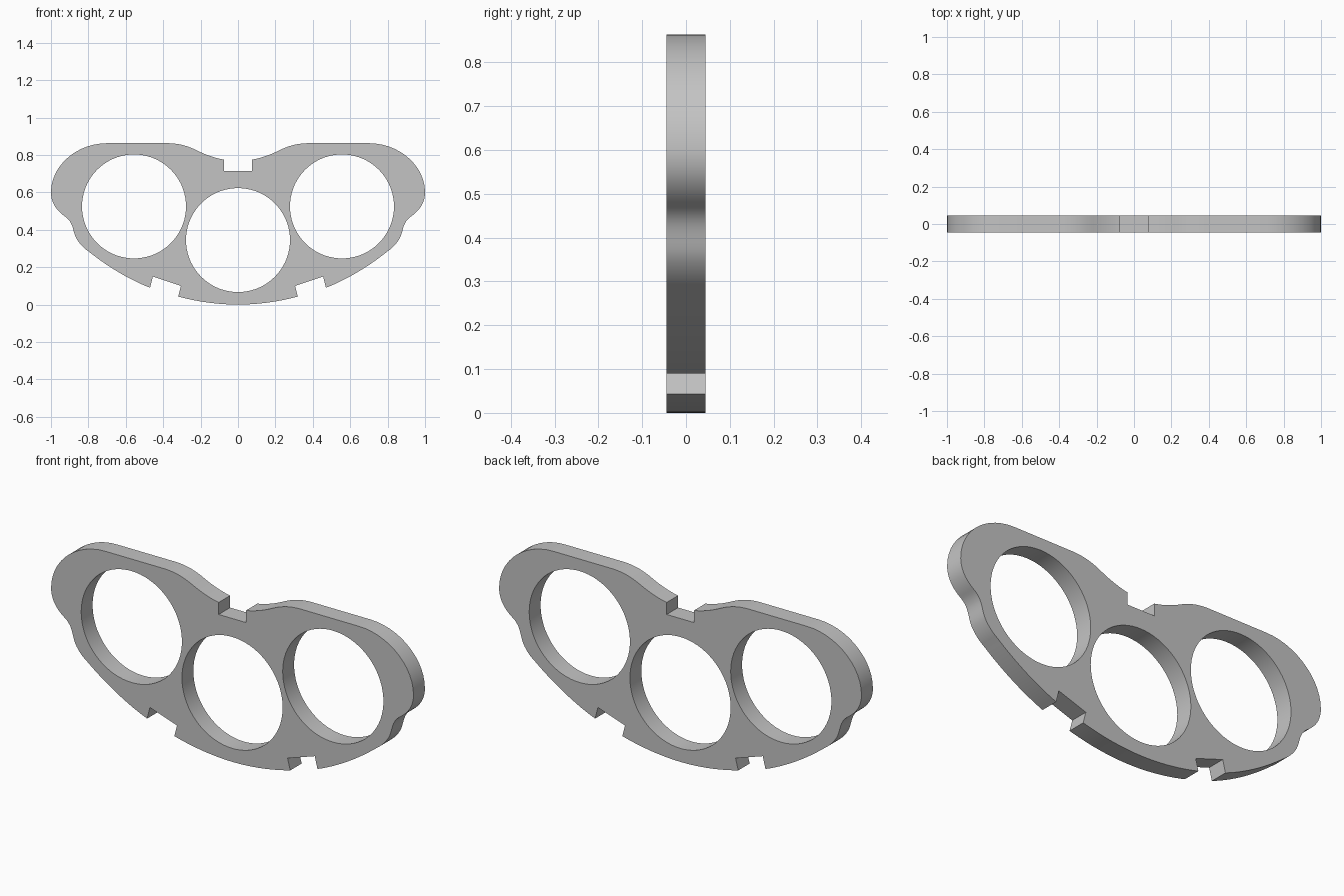
import bpy
import bmesh
import math
from mathutils import Vector
from mathutils.geometry import interpolate_bezier

cube = bpy.data.objects.get("Cube")
if cube:
    bpy.data.objects.remove(cube, do_unlink=True)

THICKNESS = 0.09
HOLE_RADIUS = 0.278
HOLE_CENTRES = [(-0.556, 0.525), (0, 0.345), (0.556, 0.525)]

# Left half of the outline, top notch to bottom centre.
# One point is a straight edge; three points are a curve (two handles, end).
START = (0.075, 0.715)
SEGMENTS = [
    [(0.075, 0.775)],                                   # notch wall
    [(0.12, 0.783), (0.17, 0.80), (0.215, 0.822)],      # shoulder
    [(0.27, 0.85), (0.32, 0.863), (0.38, 0.863)],
    [(0.70, 0.863)],                                    # flat top
    [(0.86, 0.863), (1.0, 0.745), (1.0, 0.60)],         # rounded end
    [(1.0, 0.54), (0.965, 0.50), (0.93, 0.475)],
    [(0.885, 0.445), (0.885, 0.41), (0.873, 0.375)],    # waist
    [(0.862, 0.34), (0.83, 0.305), (0.80, 0.285)],
    [(0.70, 0.205), (0.585, 0.135), (0.47, 0.09)],      # lower edge
    [(0.455, 0.15)], [(0.305, 0.10)], [(0.32, 0.043)],  # slanted slot
    [(0.215, 0.015), (0.105, 0.0), (0.0, 0.0)],         # bottom arc
]


def trace_half():
    points = [Vector(START)]
    for segment in SEGMENTS:
        ends = [Vector(p) for p in segment]
        if len(ends) == 1:
            points += ends
        else:
            points += interpolate_bezier(points[-1], *ends, 14)[1:]
    return [(p.x, p.y) for p in points]


def add_loop(bm, points):
    verts = [bm.verts.new((x, -THICKNESS / 2, z)) for x, z in points]
    for a, b in zip(verts, verts[1:] + verts[:1]):
        bm.edges.new((a, b))


def circle(centre, radius, count=72):
    angles = [math.tau * i / count for i in range(count)]
    return [(centre[0] + radius * math.cos(a), centre[1] + radius * math.sin(a))
            for a in angles]


# Plate outline with three round holes
bm = bmesh.new()
half = trace_half()
add_loop(bm, half + [(-x, z) for x, z in reversed(half[:-1])])
for centre in HOLE_CENTRES:
    add_loop(bm, circle(centre, HOLE_RADIUS))

# Fill the face and give it thickness
bmesh.ops.triangle_fill(bm, edges=bm.edges[:], use_beauty=True)
result = bmesh.ops.extrude_face_region(bm, geom=bm.faces[:], use_keep_orig=True)
moved = [g for g in result["geom"] if isinstance(g, bmesh.types.BMVert)]
bmesh.ops.translate(bm, verts=moved, vec=(0, THICKNESS, 0))
bmesh.ops.recalc_face_normals(bm, faces=bm.faces[:])

mesh = bpy.data.meshes.new("three_hole_plate")
bm.to_mesh(mesh)
bm.free()
plate = bpy.data.objects.new("three_hole_plate", mesh)
bpy.context.collection.objects.link(plate)

# Plain grey material
grey = bpy.data.materials.new("plain_grey")
grey.use_nodes = True
colour = (0.55, 0.55, 0.55, 1)
grey.diffuse_color = colour
grey.node_tree.nodes["Principled BSDF"].inputs["Base Color"].default_value = colour
mesh.materials.append(grey)

# Smooth curved walls, crisp rims and corners
bpy.ops.object.select_all(action="DESELECT")
plate.select_set(True)
bpy.context.view_layer.objects.active = plate
bpy.ops.object.shade_smooth_by_angle(angle=math.radians(30))
